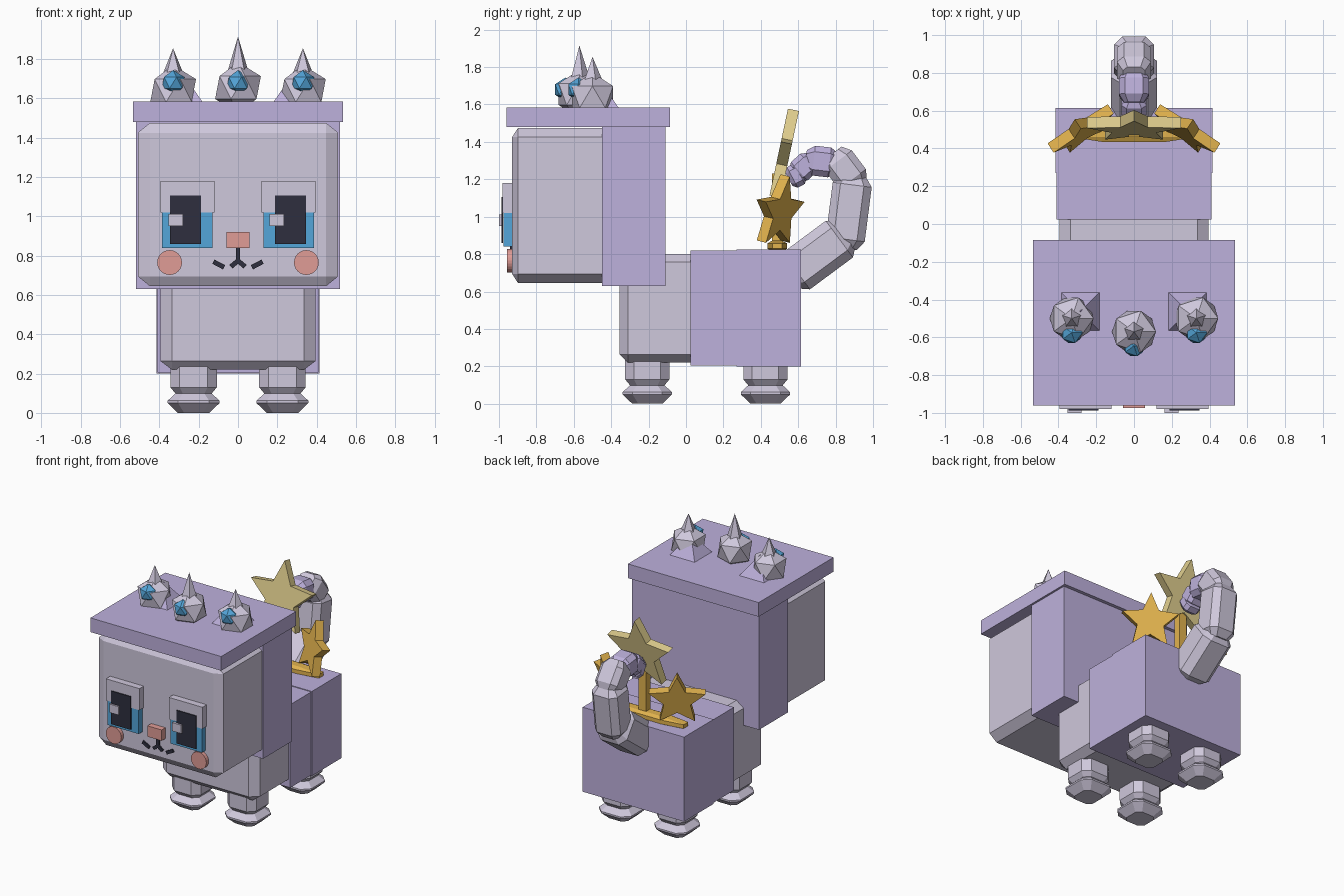
import bpy, bmesh
from math import sin, cos, pi, atan2, radians
from mathutils import Matrix, Vector

cube = bpy.data.objects.get("Cube")
if cube:
    bpy.data.objects.remove(cube, do_unlink=True)


def material(name, *srgb):
    lin = [((c / 255 + 0.055) / 1.055) ** 2.4 for c in srgb] + [1]
    m = bpy.data.materials.new(name)
    m.use_nodes = True
    m.diffuse_color = lin
    m.node_tree.nodes["Principled BSDF"].inputs["Base Color"].default_value = lin
    return m


WHITE = material("pale_fur", 207, 200, 220)
PURPLE = material("lilac", 190, 177, 220)
BLUE = material("blue", 84, 166, 218)
DARK = material("dark_navy", 46, 47, 62)
PINK = material("pink", 224, 156, 150)
GOLD = material("gold", 226, 179, 78)
TAN = material("pale_gold", 224, 206, 142)


def finish(name, bm, mat):
    bmesh.ops.recalc_face_normals(bm, faces=bm.faces)
    mesh = bpy.data.meshes.new(name)
    bm.to_mesh(mesh)
    bm.free()
    mesh.materials.append(mat)
    ob = bpy.data.objects.new(name, mesh)
    bpy.context.collection.objects.link(ob)
    return ob


def box(name, mat, x, y, z, bevel=0, spin=0):
    """Box between x, y, z ranges; bevel is a fraction of each side, spin turns it about y."""
    bm = bmesh.new()
    bmesh.ops.create_cube(bm, size=1)
    if bevel:
        bmesh.ops.bevel(bm, geom=bm.edges[:], offset=bevel, segments=1, affect='EDGES')
    size = [b - a for a, b in (x, y, z)]
    mid = [(a + b) / 2 for a, b in (x, y, z)]
    bm.transform(Matrix.Translation(mid) @ Matrix.Rotation(spin, 4, 'Y') @ Matrix.Diagonal(size + [1]))
    return finish(name, bm, mat)


def loft(name, mat, origin, rings, tilt=0):
    """Stack of chamfered squares, given as (height, half width), tilted about x."""
    bm = bmesh.new()
    layers = []
    for h, r in rings:
        c = r * 0.6
        pts = [(r, -c), (r, c), (c, r), (-c, r), (-r, c), (-r, -c), (-c, -r), (c, -r)]
        layers.append([bm.verts.new((px, py, h)) for px, py in pts])
    for a, b in zip(layers, layers[1:]):
        for i in range(8):
            j = (i + 1) % 8
            bm.faces.new((a[i], a[j], b[j], b[i]))
    bm.faces.new(layers[0])
    bm.faces.new(layers[-1])
    bm.transform(Matrix.Translation(origin) @ Matrix.Rotation(tilt, 4, 'X'))
    return finish(name, bm, mat)


def cone(name, mat, pos, radius, height, sides, turn=0):
    bm = bmesh.new()
    bmesh.ops.create_cone(bm, cap_ends=True, segments=sides, radius1=radius, radius2=0, depth=height)
    bm.transform(Matrix.Translation(Vector(pos) + Vector((0, 0, height / 2))) @ Matrix.Rotation(turn, 4, 'Z'))
    return finish(name, bm, mat)


def ball(name, mat, pos, radius):
    bm = bmesh.new()
    bmesh.ops.create_icosphere(bm, subdivisions=1, radius=radius)
    bm.transform(Matrix.Translation(pos))
    return finish(name, bm, mat)


def star(name, mat, pos, radius, tilt, yaw):
    """Upright five-pointed star plate."""
    bm = bmesh.new()
    pts = []
    for i in range(10):
        r = radius if i % 2 == 0 else radius * 0.47
        pts.append(bm.verts.new((r * sin(i * pi / 5), -0.03, r * cos(i * pi / 5))))
    face = bm.faces.new(pts)
    out = bmesh.ops.extrude_face_region(bm, geom=[face])
    moved = [v for v in out["geom"] if isinstance(v, bmesh.types.BMVert)]
    bmesh.ops.translate(bm, verts=moved, vec=(0, 0.06, 0))
    bm.transform(Matrix.Translation(pos) @ Matrix.Rotation(yaw, 4, 'Z') @ Matrix.Rotation(tilt, 4, 'X'))
    return finish(name, bm, mat)


# Head and hood
box("head", WHITE, (-0.51, 0.51), (-0.93, -0.4), (0.645, 1.475), bevel=0.06)
box("head_back", PURPLE, (-0.52, 0.52), (-0.45, -0.11), (0.63, 1.49))
box("head_top", PURPLE, (-0.535, 0.535), (-0.96, -0.085), (1.48, 1.585))

# Body
box("chest", WHITE, (-0.395, 0.395), (-0.355, 0.25), (0.22, 0.8), bevel=0.075)
box("body", PURPLE, (-0.41, 0.41), (0.025, 0.6), (0.205, 0.82))
box("rump", PURPLE, (-0.415, 0.415), (0.27, 0.615), (0.2, 0.825))

# Legs and feet
for side, s in (("left", 1), ("right", -1)):
    for end, y in (("front", -0.207), ("back", 0.425)):
        at = (s * 0.226, y, 0)
        loft(f"{end}_{side}_leg", WHITE, at, [(0.09, 0.085), (0.13, 0.118), (0.26, 0.118)])
        loft(f"{end}_{side}_foot", WHITE, at, [(0, 0.08), (0.05, 0.132), (0.062, 0.132), (0.105, 0.085)])

# Eyes and cheeks
for side, s in (("left", 1), ("right", -1)):
    def span(a, b):
        return sorted((s * a, s * b))
    box(f"{side}_iris", BLUE, span(0.13, 0.387), (-0.975, -0.92), (0.84, 1.1))
    box(f"{side}_eyelid", WHITE, span(0.12, 0.395), (-0.98, -0.92), (1.02, 1.18))
    box(f"{side}_pupil", DARK, span(0.188, 0.347), (-0.987, -0.978), (0.86, 1.105))
    glint = 0.198 if s > 0 else -0.316
    box(f"{side}_glint", WHITE, (glint - 0.037, glint + 0.037), (-1.0, -0.98), (0.95, 1.012))
    bm = bmesh.new()
    bmesh.ops.create_cone(bm, cap_ends=True, segments=24, radius1=0.063, radius2=0.063, depth=0.04)
    bm.transform(Matrix.Translation((s * 0.348, -0.937, 0.765)) @ Matrix.Rotation(pi / 2, 4, 'X'))
    finish(f"{side}_cheek", bm, PINK)

    # Mouth halves
    for part, x, z, size, turn in (("inner", 0.017, 0.76, 0.05, 40), ("outer", 0.098, 0.755, 0.062, -28)):
        box(f"{side}_{part}_mouth", DARK, (s * x - size / 2, s * x + size / 2),
            (-0.94, -0.925), (z - 0.012, z + 0.012), spin=radians(turn) * s)

box("nose", PINK, (-0.058, 0.058), (-0.975, -0.92), (0.84, 0.92))
box("mouth_stem", DARK, (-0.011, 0.011), (-0.94, -0.925), (0.765, 0.845))

# Spiked ornaments with gems
for name, x, y, tip in (("middle", 0, -0.57, 1.915), ("left", 0.33, -0.5, 1.855), ("right", -0.33, -0.5, 1.855)):
    base = 1.655 if x == 0 else 1.64
    ball(f"{name}_ornament", WHITE, (x, y, base), 0.13)
    cone(f"{name}_spike", WHITE, (x, y, base + 0.085), 0.055, tip - base - 0.085, 5)
    ball(f"{name}_gem", BLUE, (x, y - 0.075, 1.68), 0.064)
    if x:
        cone(f"{name}_ear", PURPLE, (x * 0.86, y + 0.037, 1.58), 0.148, 0.15, 4, pi / 4)

# Tail segments from (y, z) to (y, z) with half width
TAIL = [
    ("tail_root", WHITE, (0.55, 0.68), (0.86, 0.91), 0.122),
    ("tail_rise", WHITE, (0.845, 0.83), (0.895, 1.22), 0.105),
    ("tail_bend", WHITE, (0.92, 1.16), (0.785, 1.34), 0.09),
    ("tail_curl", PURPLE, (0.81, 1.285), (0.64, 1.305), 0.08),
    ("tail_hook", PURPLE, (0.68, 1.31), (0.58, 1.22), 0.066),
    ("tail_tip", PURPLE, (0.625, 1.24), (0.55, 1.2), 0.062),
]
for name, mat, (y0, z0), (y1, z1), r in TAIL:
    length = Vector((y1 - y0, z1 - z0)).length
    cut = min(0.05, length * 0.25)
    loft(name, mat, (0, y0, z0),
         [(0, r * 0.65), (cut, r), (length - cut, r), (length, r * 0.65)],
         atan2(y0 - y1, z1 - z0))

# Tiara of stars on the back
box("tiara_band", GOLD, (-0.34, 0.34), (0.435, 0.54), (0.815, 0.872), bevel=0.25)
box("tiara_post", GOLD, (-0.03, 0.03), (0.46, 0.51), (0.85, 1.23))
star("middle_star", TAN, (0, 0.52, 1.315), 0.262, radians(-12), 0)
for side, s in (("left", 1), ("right", -1)):
    star(f"{side}_star", GOLD, (s * 0.275, 0.495, 1.025), 0.2, radians(-12), radians(-33) * s)
